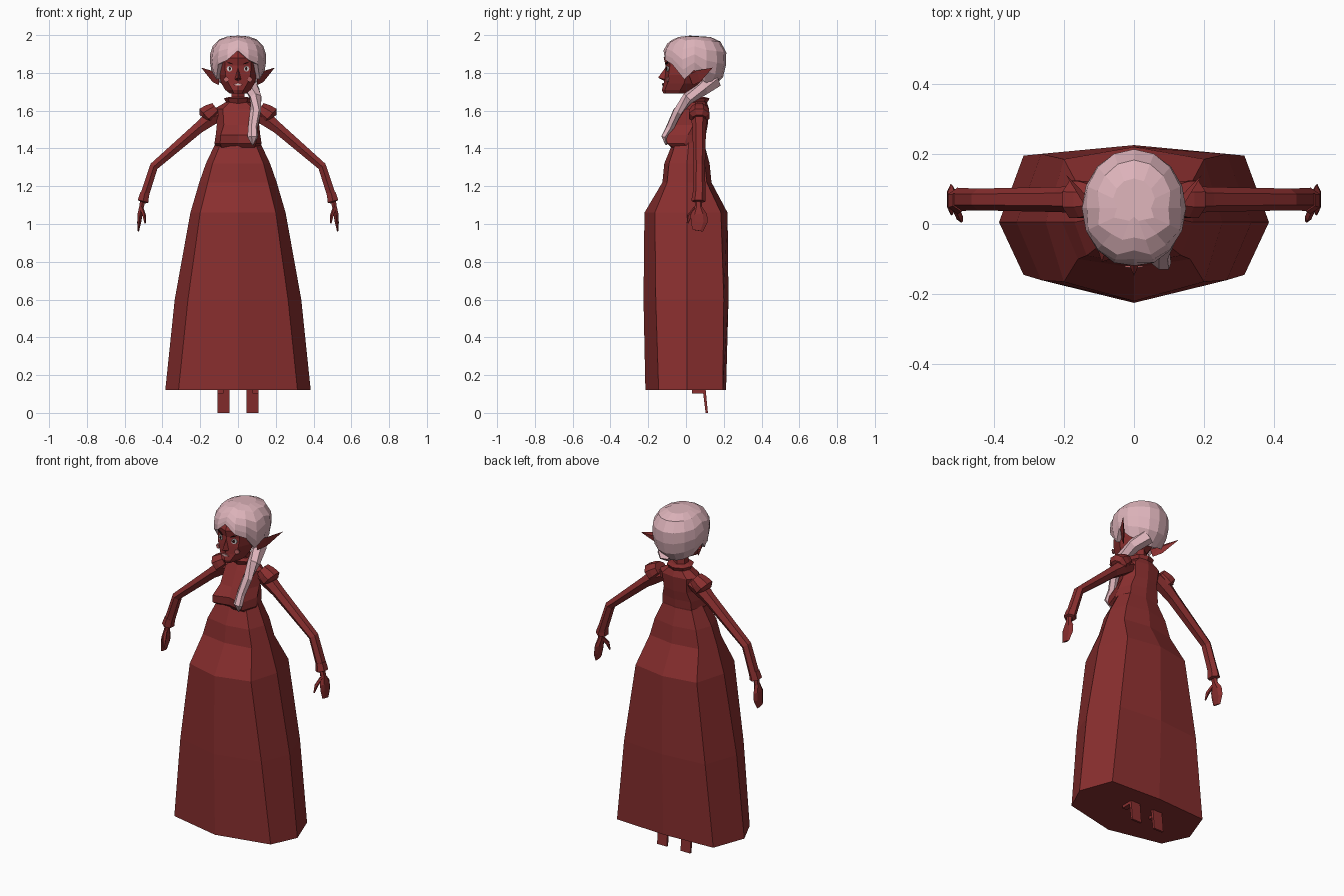
import bpy, bmesh, math
from mathutils import Vector


def material(name, c):
    m = bpy.data.materials.new(name)
    m.diffuse_color = (*c, 1)
    return m


RED = material("red", (0.25, 0.028, 0.028))
PINK = material("pink hair", (0.72, 0.45, 0.49))
CHEEK = material("cheek pink", (0.5, 0.13, 0.13))
WHITE = material("eye white", (0.65, 0.6, 0.6))
DARK = material("dark", (0.03, 0.006, 0.006))


def make(name, verts, faces, mat, fix=True):
    me = bpy.data.meshes.new(name)
    me.from_pydata([tuple(v) for v in verts], [], faces)
    bm = bmesh.new()
    bm.from_mesh(me)
    bmesh.ops.remove_doubles(bm, verts=bm.verts, dist=1e-5)
    if fix:
        bmesh.ops.recalc_face_normals(bm, faces=bm.faces)
    bm.to_mesh(me)
    bm.free()
    me.materials.append(mat)
    ob = bpy.data.objects.new(name, me)
    bpy.context.collection.objects.link(ob)
    return ob


def loft(name, rings, mat, caps=(True, True)):
    n = len(rings[0])
    faces = [(i * n + j, i * n + (j + 1) % n, (i + 1) * n + (j + 1) % n, (i + 1) * n + j)
             for i in range(len(rings) - 1) for j in range(n)]
    if caps[0]:
        faces.append(tuple(range(n)))
    if caps[1]:
        faces.append(tuple(range((len(rings) - 1) * n, len(rings) * n)))
    return make(name, [p for r in rings for p in r], faces, mat)


def tube(name, path, mat, n=6, up=(0, 1, 0)):
    """Path entries: x, y, z, half-size across, half-size along 'up'."""
    pts = [Vector(p[:3]) for p in path]
    rings = []
    for i, p in enumerate(path):
        d = (pts[min(i + 1, len(pts) - 1)] - pts[max(i - 1, 0)]).normalized()
        a = d.cross(Vector(up)).normalized()
        b = a.cross(d)
        rings.append([pts[i] + a * p[3] * math.cos(t) + b * p[4] * math.sin(t)
                      for t in (2 * math.pi * (k + .5) / n for k in range(n))])
    return loft(name, rings, mat)


def mirrored(ob):
    m = ob.modifiers.new("Mirror", "MIRROR")
    m.use_mirror_merge = False
    return ob


def half_ring(z, f, cx, cf, sx, sy, cb, b):
    """Eight-sided body section from its right half."""
    return [(0, f, z), (cx, cf, z), (sx, sy, z), (cx, cb, z), (0, b, z),
            (-cx, cb, z), (-sx, sy, z), (-cx, cf, z)]


# Long skirt with closed underside
loft("skirt", [half_ring(*r) for r in (
    (0.12, -0.215, 0.315, -0.145, 0.385, 0.005, 0.195, 0.212),
    (0.60, -0.225, 0.265, -0.160, 0.335, 0.005, 0.200, 0.225),
    (1.06, -0.220, 0.200, -0.165, 0.252, 0.005, 0.185, 0.220),
    (1.22, -0.125, 0.160, -0.100, 0.205, 0.005, 0.110, 0.135),
    (1.32, -0.115, 0.135, -0.090, 0.170, 0.005, 0.100, 0.125),
    (1.43, -0.070, 0.090, -0.055, 0.118, 0.015, 0.080, 0.095))], RED)

# Bodice with overhanging bust
loft("bodice", [half_ring(*r) for r in (
    (1.40, -0.070, 0.085, -0.060, 0.112, 0.015, 0.080, 0.095),
    (1.425, -0.080, 0.095, -0.100, 0.125, -0.010, 0.085, 0.100),
    (1.47, -0.080, 0.092, -0.108, 0.118, 0.010, 0.088, 0.105),
    (1.525, -0.058, 0.075, -0.058, 0.112, 0.040, 0.100, 0.115),
    (1.61, -0.018, 0.080, -0.005, 0.125, 0.065, 0.110, 0.122),
    (1.645, 0.000, 0.045, 0.010, 0.065, 0.060, 0.100, 0.110))], RED)


def oval(z, rx, yf, yb, n=8):
    c, r = (yf + yb) / 2, (yb - yf) / 2
    return [(rx * math.sin(a), c - r * math.cos(a), z)
            for a in (2 * math.pi * k / n for k in range(n))]


# Flared collar and neck
loft("collar", [oval(1.63, 0.055, 0.0, 0.105), oval(1.665, 0.075, -0.02, 0.125),
                oval(1.672, 0.05, 0.0, 0.10)], RED)
loft("neck", [oval(1.62, 0.042, 0.01, 0.09, 6), oval(1.75, 0.038, 0.0, 0.08, 6)], RED)


# Head
loft("head", [half_ring(*r) for r in (
    (1.692, -0.120, 0.022, -0.108, 0.045, -0.040, 0.020, 0.03),
    (1.710, -0.128, 0.030, -0.112, 0.068, -0.030, 0.060, 0.07),
    (1.745, -0.118, 0.050, -0.098, 0.088, -0.010, 0.085, 0.10),
    (1.790, -0.113, 0.066, -0.092, 0.102, 0.000, 0.110, 0.13),
    (1.840, -0.108, 0.070, -0.085, 0.108, 0.010, 0.120, 0.15),
    (1.880, -0.118, 0.068, -0.092, 0.110, 0.010, 0.120, 0.15),
    (1.940, -0.085, 0.055, -0.065, 0.085, 0.020, 0.110, 0.13))], RED)
make("nose", [(0, -0.108, 1.83), (0.018, -0.107, 1.765), (-0.018, -0.107, 1.765),
              (0, -0.148, 1.775), (0, -0.115, 1.757)],
     [(0, 1, 3), (0, 3, 2), (1, 4, 3), (2, 3, 4)], RED)


# Flat facial details: thin n-gons placed just in front of the face
def patch(name, x, y, z, w, h, mat, n=8, tilt=0.0, yaw=0.38):
    pts = []
    for k in range(n):
        a = 2 * math.pi * k / n
        u, v = w * math.cos(a), h * math.sin(a)
        u, v = u * math.cos(tilt) - v * math.sin(tilt), u * math.sin(tilt) + v * math.cos(tilt)
        pts.append((x + u * math.cos(yaw), y + u * math.sin(yaw), z + v))
    back = [(p[0], p[1] + 0.006, p[2]) for p in pts]
    return loft(name, [pts, back], mat)


mirrored(patch("eye", 0.045, -0.102, 1.822, 0.016, 0.015, WHITE))
mirrored(patch("pupil", 0.043, -0.105, 1.822, 0.007, 0.010, DARK, 6))
mirrored(patch("eyebrow", 0.045, -0.104, 1.853, 0.024, 0.004, DARK, 4, 0.35))
mirrored(patch("cheek", 0.063, -0.101, 1.765, 0.014, 0.014, CHEEK))
patch("mouth", 0, -0.124, 1.738, 0.026, 0.010, CHEEK, 6, yaw=0)
patch("teeth", 0, -0.126, 1.739, 0.016, 0.004, WHITE, 4, yaw=0)

# Pointed ears
mirrored(make("ear", [(0.100, 0.015, 1.79), (0.102, 0.035, 1.735), (0.135, 0.075, 1.752),
                      (0.195, 0.142, 1.828), (0.142, 0.055, 1.812), (0.120, 0.065, 1.785)],
              [(0, 1, 2, 4), (4, 2, 3), (0, 4, 5), (4, 3, 5), (2, 5, 3), (1, 5, 2), (0, 5, 1)], RED))

# Hair cap: crown rows running down to an uneven hairline
PROFILE = [(2.0, 0.0), (1.99, 0.50), (1.965, 0.82), (1.91, 0.99), (1.85, 0.99),
           (1.78, 0.90), (1.74, 0.72), (1.71, 0.50), (1.6, 0.5)]
HAIRLINE = [1.918, 1.868, 1.845, 1.765, 1.815, 1.755, 1.735, 1.72, 1.715]


def radius(z):
    for (z0, r0), (z1, r1) in zip(PROFILE, PROFILE[1:]):
        if z >= z1:
            return r0 + (r1 - r0) * (z0 - z) / (z0 - z1)


SEG = 16
rows = []
for t in (0.035, 0.12, 0.32, 0.55, 0.78, 1.0):
    row = []
    for k in range(SEG):
        a = 2 * math.pi * k / SEG
        z = 2.0 + (HAIRLINE[min(k, SEG - k)] - 2.0) * t
        r = radius(z)
        row.append((0.15 * r * math.sin(a), 0.045 - 0.17 * r * math.cos(a), z))
    rows.append(row)
# tuck the hairline back to the head so the cap has thickness
rows.append([(p[0] * 0.62, 0.045 + (p[1] - 0.045) * 0.75, p[2] + 0.012) for p in rows[-1]])
loft("hair_cap", rows, PINK, (True, False))

# Long lock falling over one shoulder
tube("hair_lock", [(0.03, 0.15, 1.765, 0.050, 0.040), (0.075, 0.090, 1.715, 0.038, 0.040),
                   (0.095, 0.010, 1.665, 0.032, 0.034), (0.092, -0.045, 1.595, 0.030, 0.026),
                   (0.078, -0.085, 1.51, 0.026, 0.022), (0.078, -0.112, 1.46, 0.030, 0.020),
                   (0.077, -0.105, 1.418, 0.003, 0.003)], PINK, 6, (0.3, 1, 0.6))

# Sleeves, shoulder puffs, cuffs and hands
mirrored(tube("sleeve", [(0.09, 0.07, 1.585, 0.035, 0.040), (0.15, 0.07, 1.555, 0.044, 0.042),
                         (0.21, 0.07, 1.508, 0.034, 0.036), (0.445, 0.07, 1.305, 0.026, 0.031),
                         (0.502, 0.07, 1.13, 0.027, 0.033)], RED))
mirrored(tube("shoulder_puff", [(0.115, 0.07, 1.612, 0.038, 0.045), (0.145, 0.07, 1.590, 0.050, 0.056),
                                (0.170, 0.07, 1.572, 0.055, 0.058), (0.178, 0.07, 1.560, 0.034, 0.036)],
              RED, 8))
mirrored(tube("cuff", [(0.493, 0.068, 1.165, 0.027, 0.033), (0.503, 0.066, 1.12, 0.033, 0.038),
                       (0.505, 0.066, 1.115, 0.018, 0.020)], RED))
mirrored(tube("hand", [(0.503, 0.066, 1.13, 0.016, 0.018), (0.511, 0.066, 1.09, 0.014, 0.020),
                       (0.519, 0.068, 1.05, 0.015, 0.044), (0.523, 0.070, 1.01, 0.012, 0.044),
                       (0.528, 0.062, 0.965, 0.005, 0.028)], RED))
mirrored(tube("thumb", [(0.510, 0.050, 1.082, 0.010, 0.013), (0.497, 0.020, 1.045, 0.010, 0.013),
                        (0.492, 0.008, 1.005, 0.004, 0.005)], RED, 5))


# Feet: thin upright plates with a short ledge under the skirt
def bar(name, x0, x1, low, high):
    return mirrored(loft(name, [[(x0, p[0], p[2]), (x1, p[0], p[2]), (x1, p[1], p[2]), (x0, p[1], p[2])]
                                for p in (low, high)], RED))


bar("foot_plate", 0.045, 0.108, (0.104, 0.116, 0.0), (0.088, 0.104, 0.125))
bar("foot_ledge", 0.078, 0.108, (0.032, 0.100, 0.103), (0.032, 0.100, 0.122))
